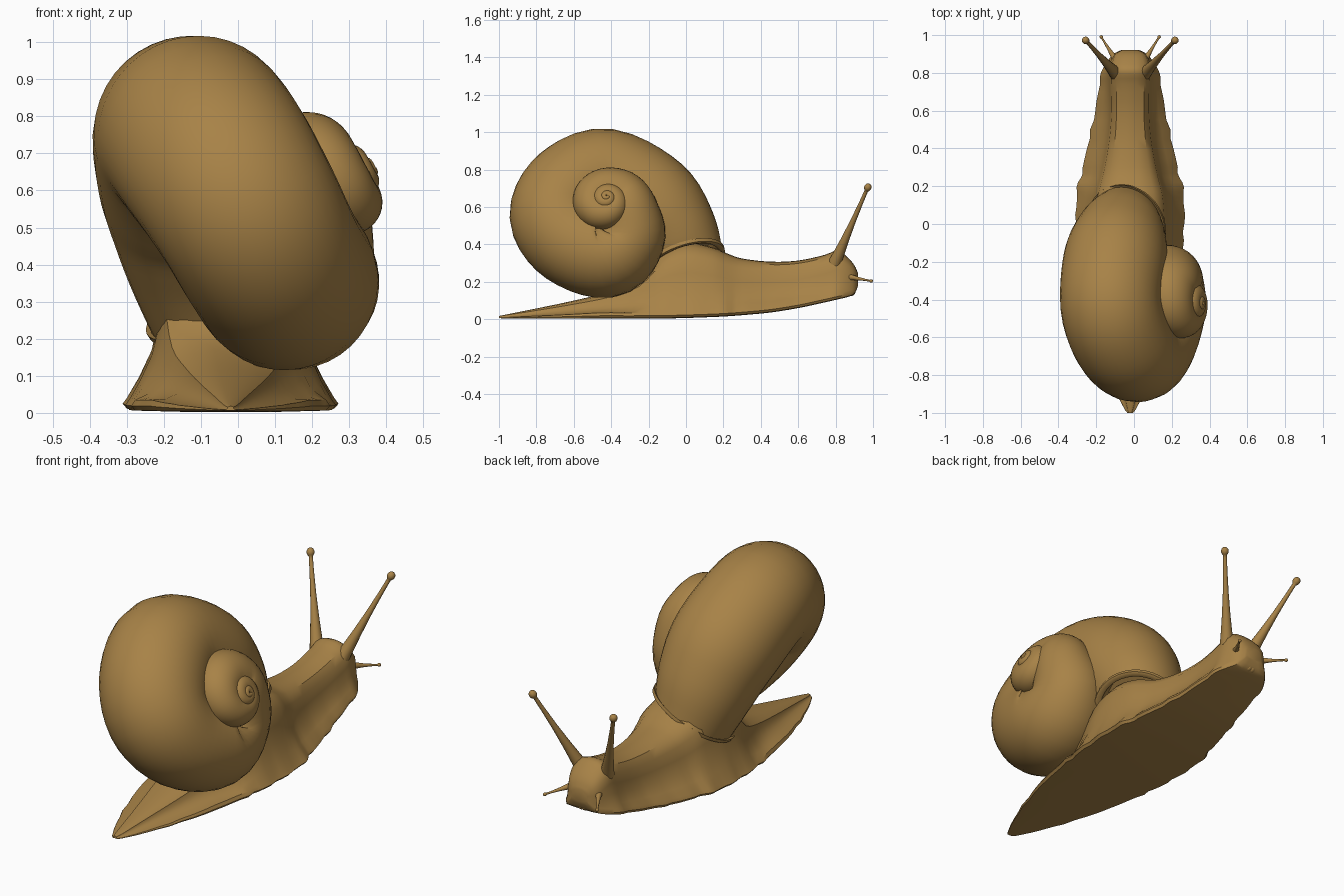
import bpy, bmesh, math
from mathutils import Vector

if "Cube" in bpy.data.objects:
    bpy.data.objects.remove(bpy.data.objects["Cube"])

CX = -0.02  # symmetry line of the body

mat = bpy.data.materials.new("snail brown")
mat.diffuse_color = (0.39, 0.225, 0.063, 1)
mat.use_nodes = True
mat.node_tree.nodes["Principled BSDF"].inputs["Base Color"].default_value = mat.diffuse_color


def catmull(rows, steps):
    """Smooth curve through rows of numbers of any width."""
    out = []
    n = len(rows)
    for i in range(n - 1):
        p0, p1, p2, p3 = rows[max(i - 1, 0)], rows[i], rows[i + 1], rows[min(i + 2, n - 1)]
        for s in range(steps):
            t = s / steps
            out.append([0.5 * (2 * b + (c - a) * t + (2 * a - 5 * b + 4 * c - d) * t * t
                               + (3 * b - a - 3 * c + d) * t ** 3)
                        for a, b, c, d in zip(p0, p1, p2, p3)])
    out.append(list(rows[-1]))
    return out


def loft(name, rings, angle=40):
    """Skin closed rings of equal size and cap both ends."""
    bm = bmesh.new()
    vr = [[bm.verts.new(p) for p in ring] for ring in rings]
    k = len(vr[0])
    for a, b in zip(vr, vr[1:]):
        for j in range(k):
            bm.faces.new((a[j], a[(j + 1) % k], b[(j + 1) % k], b[j]))
    bm.faces.new(vr[0])
    bm.faces.new(vr[-1][::-1])
    bmesh.ops.recalc_face_normals(bm, faces=bm.faces)
    me = bpy.data.meshes.new(name)
    bm.to_mesh(me)
    bm.free()
    me.materials.append(mat)
    ob = bpy.data.objects.new(name, me)
    bpy.context.collection.objects.link(ob)
    bpy.ops.object.select_all(action='DESELECT')
    ob.select_set(True)
    bpy.context.view_layer.objects.active = ob
    bpy.ops.object.shade_smooth_by_angle(angle=math.radians(angle))
    return ob


def ring(c, t, r, ref, k):
    t = t.normalized()
    e1 = (ref - t * ref.dot(t)).normalized()
    e2 = t.cross(e1)
    return [c + (e1 * math.cos(2 * math.pi * j / k) + e2 * math.sin(2 * math.pi * j / k)) * r
            for j in range(k)]


# Shell: body whorl stations (x, y, z, radius) from mouth inwards
stations = [
    (-.04, -.01, .31, .215), (-.07, -.08, .46, .25), (-.10, -.20, .62, .275),
    (-.12, -.43, .75, .27), (-.06, -.61, .68, .268), (.02, -.685, .55, .258),
    (.09, -.60, .42, .25), (.14, -.42, .36, .245), (.17, -.31, .45, .205)]
# Spire: shrinking spiral around the tilted axis
tilt = math.radians(25)
axis = Vector((math.cos(tilt), 0, math.sin(tilt)))
up = Vector((-math.sin(tilt), 0, math.cos(tilt)))
apex = Vector((.375, -.425, .665))
for i in range(25):
    th = i * math.pi / 4
    g = 2.45 ** (-i / 8)
    c = apex + (Vector((0, 1, 0)) * math.cos(th) + up * math.sin(th)) * .115 * g - axis * .2 * g
    stations.append((*c, .163 * g))
path = catmull(stations, 5)
mouth = Vector((-.5, -.35, 1)).normalized()
rings = []
for i, (x, y, z, r) in enumerate(path):
    a, b = path[max(i - 1, 0)], path[min(i + 1, len(path) - 1)]
    t = (Vector(b[:3]) - Vector(a[:3])).normalized()
    if i < 7:
        t = mouth.lerp(t, i / 7)
    rings.append(ring(Vector((x, y, z)), t, r, axis, 40))
# Thickened lip, folded back inside the mouth
c0 = Vector(path[0][:3])
lip = [ring(c0 + mouth * d, mouth, r, axis, 40)
       for d, r in ((.08, .17), (-.008, .195), (-.016, .215), (-.012, .226), (.006, .228))]
loft("shell", lip + rings, 50)

# Body: y, foot half width, sole height, upper half width, top height
body = [
    (-1.0, .015, .006, .008, .018), (-.96, .042, .005, .02, .026), (-.8, .115, .004, .05, .058),
    (-.6, .185, .003, .09, .10), (-.4, .235, .003, .13, .15), (-.25, .262, .003, .17, .22),
    (-.13, .277, .004, .19, .36), (0, .286, .007, .195, .41), (.14, .285, .012, .185, .385),
    (.22, .272, .016, .165, .352), (.3, .25, .022, .145, .325), (.45, .218, .036, .118, .308),
    (.6, .185, .06, .106, .314), (.74, .163, .09, .108, .344), (.81, .15, .106, .108, .368),
    (.86, .122, .118, .1, .335), (.9, .09, .135, .08, .29), (.92, .05, .18, .045, .245)]
rings = []
for y, w, s, n, top in catmull(body, 3):
    w *= 1 + .018 * math.sin(y * 41) + .012 * math.sin(y * 67)   # ruffled foot edge
    h = top - s
    e = min(.032, .25 * h)
    half = [(.5 * w, s), (.96 * w, s + .1 * e), (w, s + .5 * e), (.96 * w, s + e),
            (n + (w - n) * .55, s + max(.22 * h, e * 1.1)), (n + (w - n) * .2, s + .4 * h),
            (n, s + .6 * h), (.93 * n, s + .8 * h), (.68 * n, s + .94 * h), (.3 * n, s + .99 * h)]
    pts = [(0, s)] + half + [(0, top)] + [(-x, z) for x, z in reversed(half)]
    rings.append([Vector((CX + x, y, z)) for x, z in pts])
loft("body", rings, 35)


def feeler(name, start, end, r0, r1, bulb):
    """Tapering stalk with a rounded knob on its end."""
    a, b = Vector(start), Vector(end)
    d = (b - a).normalized()
    prof = [(a.lerp(b, t), r1 + (r0 - r1) * (1 - t) ** 2) for t in (0, .12, .3, .55, .8, .93)]
    for i in range(1, 8):
        u = math.pi * i / 8
        prof.append((b - d * bulb * math.cos(u) * 1.1, max(bulb * math.sin(u), r1 if i < 4 else 0)))
    loft(name, [ring(c, d, r, Vector((0, .35, -1)), 12) for c, r in prof], 60)


# Tentacles and mouth, mirrored about the body line
for side, label in ((1, "right"), (-1, "left")):
    feeler(label + "_eye_stalk", (CX + side * .075, .795, .30), (CX + side * .236, .972, .705),
           .036, .010, .02)
    feeler(label + "_lower_feeler", (CX + side * .06, .84, .232), (CX + side * .153, .99, .205),
           .026, .005, .009)
    # Lips beneath the feelers
    feeler(label + "_lip", (CX + side * .075, .85, .14), (CX + side * .012, .885, .145),
           .018, .018, .02)
